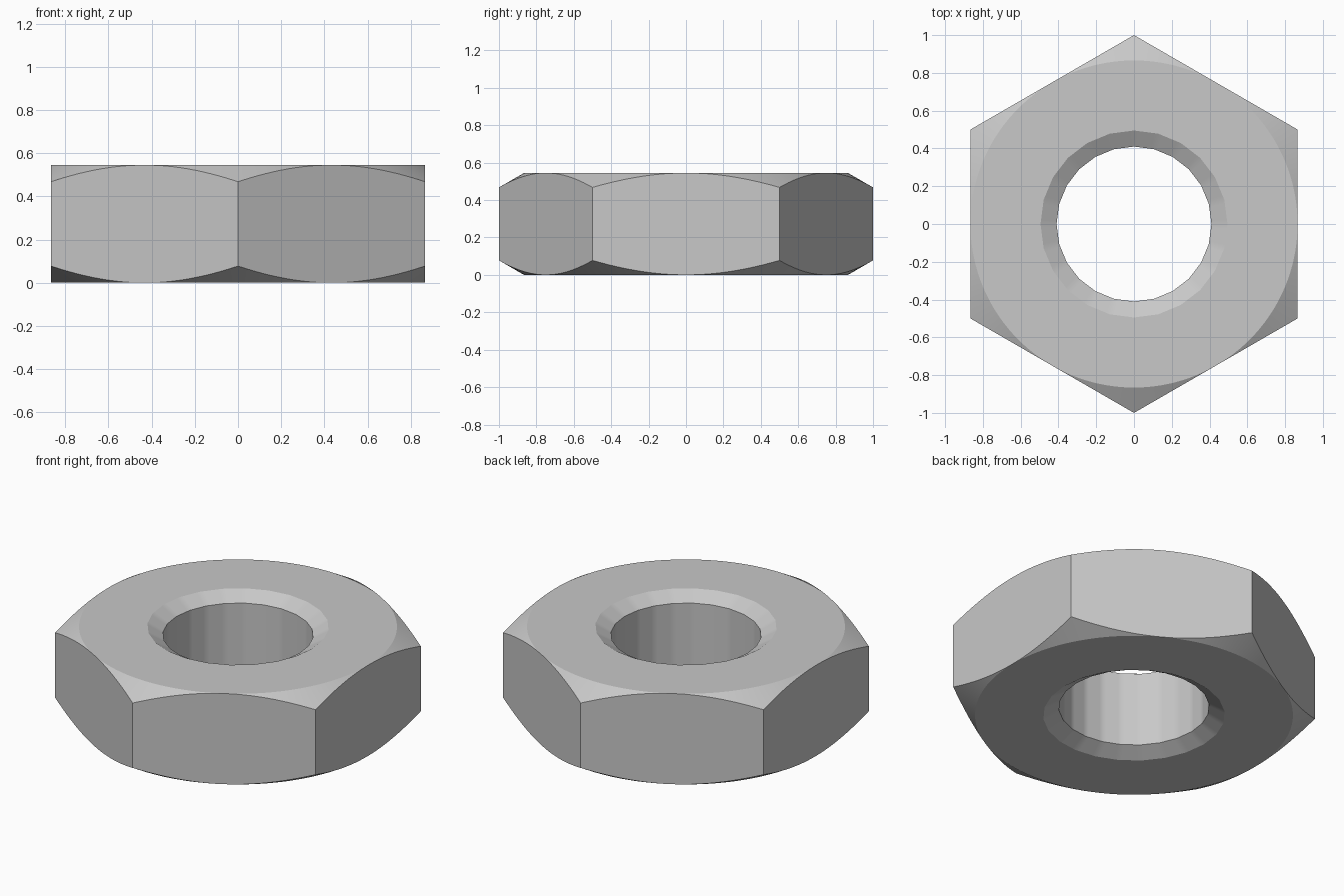
import bpy
import bmesh
from math import cos, pi, radians, tan

if "Cube" in bpy.data.objects:
    bpy.data.objects.remove(bpy.data.objects["Cube"])

HEIGHT = 0.545
FLAT = cos(pi / 6)          # distance from the axis to each side
BORE, MOUTH = 0.41, 0.495   # hole radius and countersink radius
SLOPE = tan(radians(30))    # chamfer and countersink slope
STEPS = 144                 # points around each ring
BORE_SIDES = 24


def polygon_radius(angle, sides, corner):
    """Distance to the outline of a regular polygon with a corner at +y."""
    part = 2 * pi / sides
    offset = (angle - pi / 2) % part - part / 2
    return corner * cos(part / 2) / cos(offset)


def section(angle):
    """Closed radial cross-section of the nut as (radius, z) points."""
    bore = polygon_radius(angle, BORE_SIDES, BORE)
    mouth = polygon_radius(angle, BORE_SIDES, MOUTH)
    rim = polygon_radius(angle, 6, 1)
    sink = (MOUTH - BORE) * SLOPE
    drop = (rim - FLAT) * SLOPE
    lower = [(bore, sink), (mouth, 0), (FLAT, 0), (rim, drop)]
    return lower + [(r, HEIGHT - z) for r, z in reversed(lower)]


# Grey metal
metal = bpy.data.materials.new("grey metal")
metal.use_nodes = True
color = (0.58, 0.58, 0.58, 1)
metal.diffuse_color = color
metal.node_tree.nodes["Principled BSDF"].inputs["Base Color"].default_value = color

# Sweep the cross-section round the axis
bm = bmesh.new()
rings = []
for i in range(STEPS):
    a = 2 * pi * i / STEPS
    rings.append([bm.verts.new((r * cos(a), r * cos(a - pi / 2), z))
                  for r, z in section(a)])
for i, ring in enumerate(rings):
    following = rings[(i + 1) % STEPS]
    for j in range(len(ring)):
        k = (j + 1) % len(ring)
        bm.faces.new((ring[j], following[j], following[k], ring[k]))

# The chamfer vanishes at the middle of each side
bmesh.ops.remove_doubles(bm, verts=bm.verts, dist=1e-5)
bmesh.ops.recalc_face_normals(bm, faces=bm.faces)
mesh = bpy.data.meshes.new("hex_nut")
bm.to_mesh(mesh)
bm.free()
mesh.materials.append(metal)

nut = bpy.data.objects.new("hex_nut", mesh)
bpy.context.collection.objects.link(nut)
bpy.ops.object.select_all(action='DESELECT')
nut.select_set(True)
bpy.context.view_layer.objects.active = nut
bpy.ops.object.shade_smooth_by_angle(angle=radians(20))
